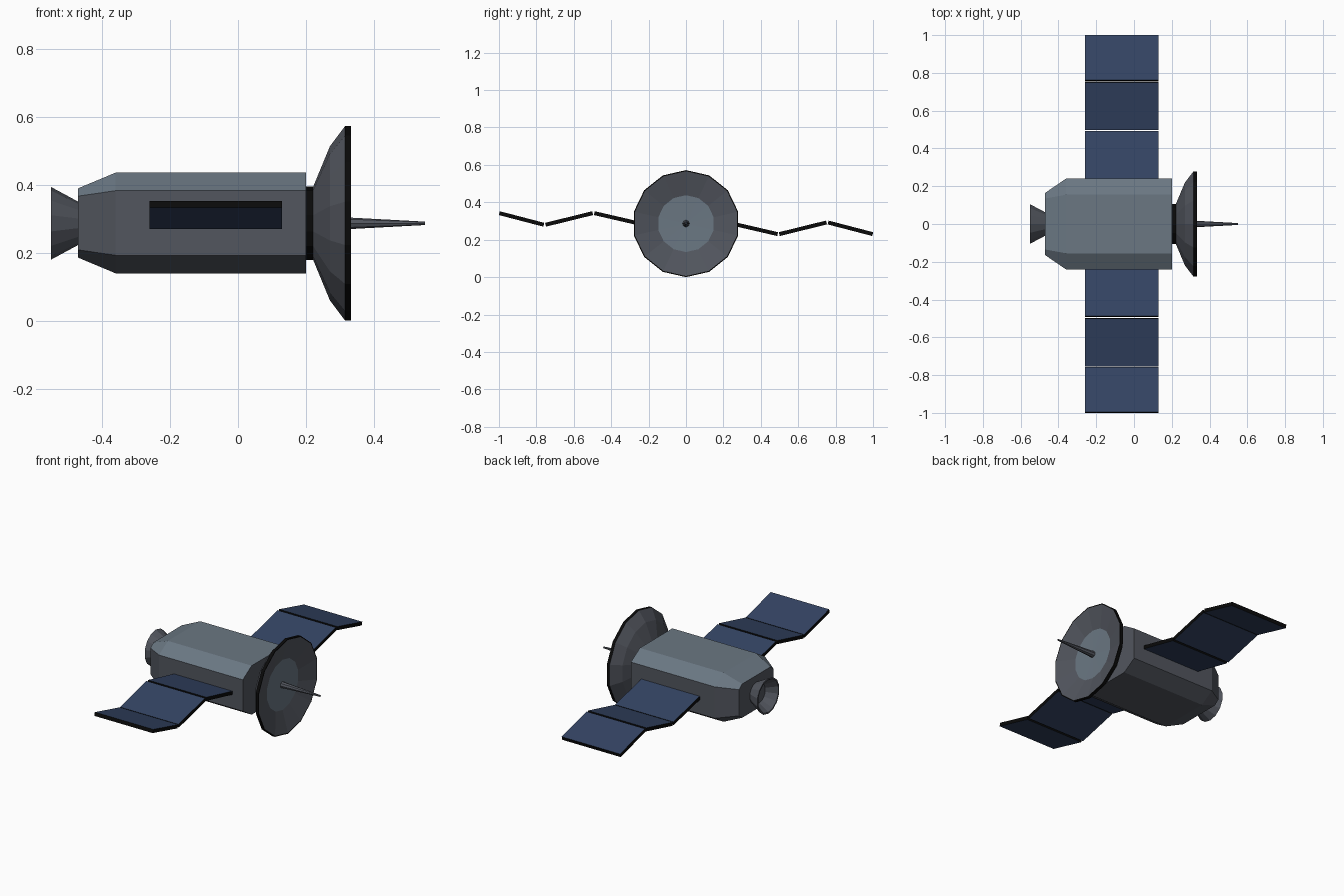
import bpy, bmesh, math
from mathutils import Vector

if "Cube" in bpy.data.objects:
    bpy.data.objects.remove(bpy.data.objects["Cube"])

CZ = 0.286  # height of the long axis


def material(name, rgb):
    m = bpy.data.materials.new(name)
    m.diffuse_color = (*rgb, 1)
    m.use_nodes = True
    m.node_tree.nodes["Principled BSDF"].inputs["Base Color"].default_value = m.diffuse_color
    return m


LIGHT = material("light blue grey", (0.145, 0.185, 0.225))
GREY = material("dark grey", (0.085, 0.093, 0.113))
BLUE = material("panel blue", (0.034, 0.058, 0.125))
BLACK = material("black", (0.003, 0.003, 0.003))


def finish(name, bm, mats):
    bmesh.ops.remove_doubles(bm, verts=bm.verts, dist=1e-5)
    bmesh.ops.recalc_face_normals(bm, faces=bm.faces)
    me = bpy.data.meshes.new(name)
    bm.to_mesh(me)
    bm.free()
    for m in mats:
        me.materials.append(m)
    ob = bpy.data.objects.new(name, me)
    bpy.context.collection.objects.link(ob)
    return ob


def loft(bm, rings, closed=False, slots=None):
    """Join rings of points with quads, one material slot per span."""
    vs = [[bm.verts.new(p) for p in ring] for ring in rings]
    n = len(vs[0])
    for i in range(len(vs) - 1):
        for j in range(n):
            k = (j + 1) % n
            f = bm.faces.new((vs[i][j], vs[i][k], vs[i + 1][k], vs[i + 1][j]))
            f.material_index = slots[i] if slots else 0
    if closed:
        bm.faces.new(vs[0])
        bm.faces.new(vs[-1])


def lathe(name, profile, sides, mats, slots=None):
    """Turn (x, radius) points around the long axis."""
    bm = bmesh.new()
    rings = []
    for x, r in profile:
        rings.append([(x, r * math.sin(a), CZ + r * math.cos(a))
                      for a in (2 * math.pi * i / sides for i in range(sides))])
    loft(bm, rings, slots=slots)
    return finish(name, bm, mats)


def chamfered(x, hy, hz, cy, cz):
    return [(x, y, CZ + 0.001 + z) for y, z in (
        (cy, hz), (hy, cz), (hy, -cz), (cy, -hz),
        (-cy, -hz), (-hy, -cz), (-hy, cz), (-cy, hz))]


# body: chamfered box tapering to the rear, lighter on upward faces
bm = bmesh.new()
loft(bm, [chamfered(-0.47, 0.165, 0.102, 0.135, 0.079),
          chamfered(-0.36, 0.24, 0.148, 0.155, 0.095),
          chamfered(0.20, 0.24, 0.148, 0.155, 0.095)], closed=True)
bmesh.ops.recalc_face_normals(bm, faces=bm.faces)
for f in bm.faces:
    f.material_index = 1 if f.normal.z > 0.3 else 0
finish("body", bm, [GREY, LIGHT])

# collar between body and dish
lathe("dish_collar", [(0.195, 0), (0.195, 0.108), (0.223, 0.108), (0.223, 0)],
      14, [BLACK])

# dish: grey shell, black rim, pale centre disc
lathe("dish", [(0.22, 0), (0.22, 0.105), (0.27, 0.226), (0.315, 0.286),
               (0.333, 0.286), (0.333, 0.28), (0.298, 0.152), (0.295, 0)],
      14, [GREY, BLACK, LIGHT], [0, 0, 0, 1, 1, 0, 2])

# antenna spike
lathe("antenna", [(0.29, 0), (0.29, 0.019), (0.55, 0.005), (0.55, 0)], 8, [GREY])

# rear engine nozzle, hollow
lathe("nozzle", [(-0.465, 0), (-0.465, 0.061), (-0.55, 0.107), (-0.55, 0.098),
                 (-0.49, 0.058), (-0.485, 0)], 14, [GREY])

# solar panels: zigzag of three per side, second wing is the first turned half round
spans = [((0.235, 0.003), (0.490, -0.056)),
         ((0.499, -0.056), (0.751, 0.006)),
         ((0.760, 0.006), (0.998, -0.056))]
for side, s in (("right", 1), ("left", -1)):
    for i, (a, b) in enumerate(spans):
        a, b = Vector(a) * s, Vector(b) * s
        d = (b - a).normalized()
        off = Vector((-d.y, d.x)) * 0.0105
        quad = [a + off, b + off, b - off, a - off]
        bm = bmesh.new()
        loft(bm, [[(x, p.x, CZ + p.y) for p in quad] for x in (-0.26, 0.13)],
             closed=True)
        bmesh.ops.recalc_face_normals(bm, faces=bm.faces)
        for f in bm.faces:
            f.material_index = 0 if abs(f.normal.z) > 0.7 else 1
        finish(f"solar_panel_{side}_{i + 1}", bm, [BLUE, BLACK])
